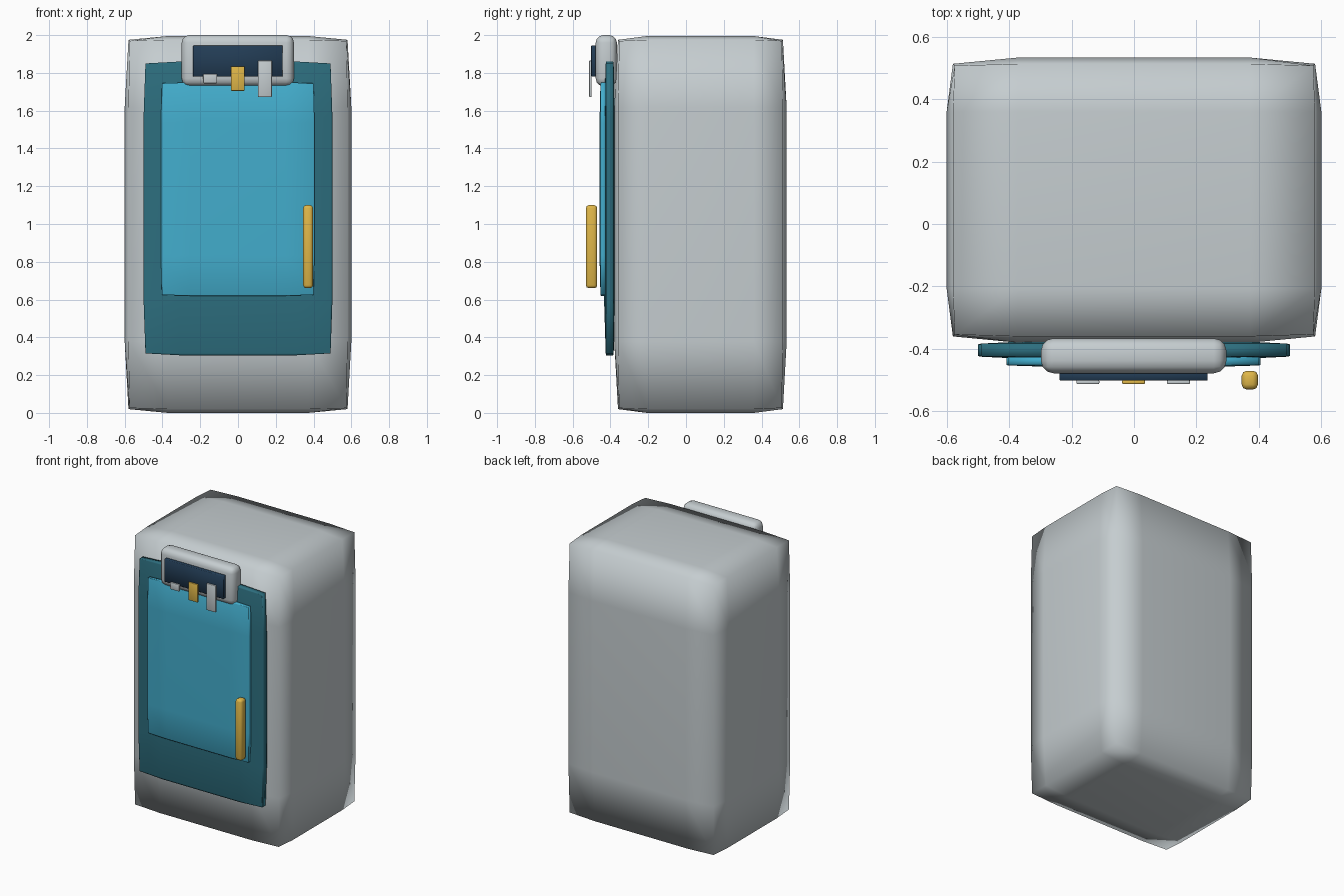
import bpy, bmesh
from mathutils import Vector

cube = bpy.data.objects.get("Cube")
if cube:
    bpy.data.objects.remove(cube, do_unlink=True)


def make_material(name, rgb):
    mat = bpy.data.materials.new(name)
    mat.use_nodes = True
    colour = (*rgb, 1.0)
    mat.diffuse_color = colour
    mat.node_tree.nodes["Principled BSDF"].inputs["Base Color"].default_value = colour
    return mat


grey = make_material("light grey", (0.56, 0.61, 0.63))
teal = make_material("dark teal", (0.026, 0.156, 0.21))
blue = make_material("bright blue", (0.056, 0.42, 0.61))
navy = make_material("navy", (0.016, 0.045, 0.09))
gold = make_material("gold", (0.74, 0.47, 0.065))


def finish(bm, name, low, high, mat):
    """Turn a mesh into a smooth object; returns it."""
    bmesh.ops.recalc_face_normals(bm, faces=bm.faces)
    for face in bm.faces:
        face.smooth = True
    mesh = bpy.data.meshes.new(name)
    bm.to_mesh(mesh)
    bm.free()
    mesh.materials.append(mat)
    obj = bpy.data.objects.new(name, mesh)
    obj.location = (Vector(low) + Vector(high)) / 2
    bpy.context.collection.objects.link(obj)
    return obj


def pillow_box(name, low, high, mat, flat=0.62, pull=0.02):
    """Box with a flat centre on each side and slightly drawn-in edges."""
    half = (Vector(high) - Vector(low)) / 2
    bm = bmesh.new()
    bmesh.ops.create_cube(bm, size=2)
    bmesh.ops.subdivide_edges(bm, edges=bm.edges[:], cuts=2, use_grid_fill=True)
    for v in bm.verts:
        outer = [abs(c) > 0.9 for c in v.co]
        inset = (0, 0, pull, pull * 1.3)[sum(outer)]
        for i in range(3):
            sign = 1 if v.co[i] > 0 else -1
            reach = half[i] - min(inset, half[i] * 0.3) if outer[i] else half[i] * flat
            v.co[i] = sign * reach
    return finish(bm, name, low, high, mat)


def round_box(name, low, high, mat, radius, segments=3):
    """Box with evenly rounded edges."""
    size = Vector(high) - Vector(low)
    bm = bmesh.new()
    bmesh.ops.create_cube(bm, size=1)
    bmesh.ops.scale(bm, vec=size, verts=bm.verts)
    bmesh.ops.bevel(bm, geom=bm.edges[:], offset=radius, segments=segments,
                    profile=0.5, affect='EDGES')
    return finish(bm, name, low, high, mat)


# Cabinet and the two layered door panels
pillow_box("cabinet_body", (-0.6, -0.38, 0), (0.6, 0.533, 1.995), grey)
pillow_box("door_frame", (-0.5, -0.434, 0.305), (0.5, -0.374, 1.86), teal, pull=0.01)
pillow_box("door_panel", (-0.408, -0.458, 0.62), (0.405, -0.42, 1.75), blue, pull=0.005)

# Door handle
round_box("door_handle", (0.345, -0.53, 0.66), (0.397, -0.47, 1.10), gold, 0.016, 2)

# Control housing and its display
round_box("control_housing", (-0.298, -0.478, 1.73), (0.296, -0.366, 2.0), grey, 0.04)
round_box("display", (-0.238, -0.502, 1.78), (0.236, -0.47, 1.945), navy, 0.003, 1)

# Row of hanging tabs: left edge, bottom, top, colour
tabs = [
    ("short_tab", -0.184, 1.745, 1.795, grey),
    ("middle_tab", -0.038, 1.705, 1.835, gold),
    ("long_tab", 0.106, 1.672, 1.865, grey),
]
for name, x, bottom, top, mat in tabs:
    round_box(name, (x, -0.513, bottom), (x + 0.073, -0.499, top), mat, 0.004, 2)
